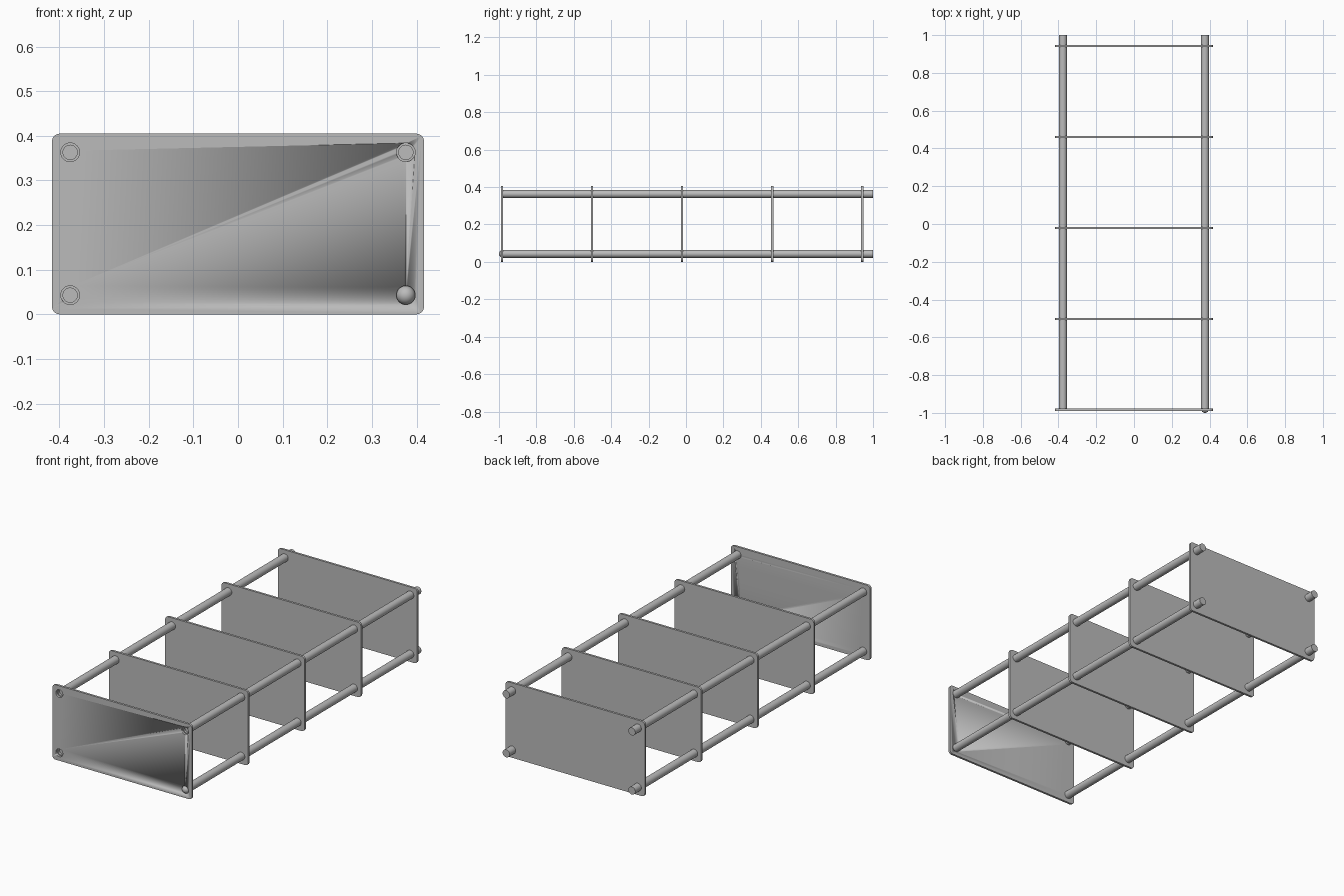
import bpy
import bmesh
from math import cos, sin, pi, radians
from mathutils import Matrix

cube = bpy.data.objects.get("Cube")
if cube:
    bpy.data.objects.remove(cube, do_unlink=True)

HALF_W, HEIGHT, THICK, CORNER = 0.417, 0.405, 0.012, 0.018
ROD_X, ROD_Z, ROD_R, BORE_R = 0.376, (0.043, 0.363), 0.021, 0.016
FRONT, SPACING = -0.984, 0.4815
PLATE_NAMES = ("front_plate", "second_plate", "middle_plate", "fourth_plate", "back_plate")

grey = bpy.data.materials.new("metal_grey")
grey.use_nodes = True
colour = (0.5, 0.5, 0.5, 1)
grey.diffuse_color = colour
grey.node_tree.nodes["Principled BSDF"].inputs["Base Color"].default_value = colour


def finish(name, bm, smooth=True):
    bmesh.ops.recalc_face_normals(bm, faces=bm.faces)
    mesh = bpy.data.meshes.new(name)
    bm.to_mesh(mesh)
    bm.free()
    mesh.materials.append(grey)
    obj = bpy.data.objects.new(name, mesh)
    bpy.context.collection.objects.link(obj)
    if smooth:
        bpy.ops.object.select_all(action="DESELECT")
        obj.select_set(True)
        bpy.context.view_layer.objects.active = obj
        bpy.ops.object.shade_smooth_by_angle(angle=radians(35))
    return obj


def lathe(name, profile, x, z, sides=32):
    """Spin (radius, y) points about a lengthwise axis."""
    bm = bmesh.new()
    verts = [bm.verts.new((x + r, y, z)) for r, y in profile]
    edges = [bm.edges.new(pair) for pair in zip(verts, verts[1:])]
    bmesh.ops.spin(bm, geom=verts + edges, cent=(x, 0, z), axis=(0, 1, 0),
                   angle=2 * pi, steps=sides)
    bmesh.ops.remove_doubles(bm, verts=bm.verts, dist=0.0001)
    return finish(name, bm)


def plate(name, y):
    """Upright sheet with rounded corners."""
    bm = bmesh.new()
    outline = []
    corners = ((1, 1), (-1, 1), (-1, 0), (1, 0))
    for i, (sx, top) in enumerate(corners):
        cx = sx * (HALF_W - CORNER)
        cz = HEIGHT - CORNER if top else CORNER
        for k in range(7):
            a = (i + k / 6) * pi / 2
            outline.append(bm.verts.new((cx + CORNER * cos(a), y - THICK / 2, cz + CORNER * sin(a))))
    face = bm.faces.new(outline)
    extruded = bmesh.ops.extrude_face_region(bm, geom=[face])["geom"]
    bmesh.ops.translate(bm, vec=(0, THICK, 0),
                        verts=[g for g in extruded if isinstance(g, bmesh.types.BMVert)])
    return finish(name, bm)


# Plates along the length
plates = [plate(name, FRONT + i * SPACING) for i, name in enumerate(PLATE_NAMES)]

# Rods with a shallow bore behind the front plate
start = FRONT + THICK / 2
floor = start + 0.012
for sx, side in ((-1, "right"), (1, "left")):
    for z, level in zip(ROD_Z, ("lower", "upper")):
        profile = [(0, floor), (BORE_R, floor), (BORE_R, start),
                   (ROD_R, start), (ROD_R, 1), (0, 1)]
        lathe(f"{side}_{level}_rod", profile, sx * ROD_X, z)

        # Round opening in the front plate
        cutter = lathe("hole_cutter", [(0, FRONT - 0.05), (ROD_R, FRONT - 0.05),
                                       (ROD_R, start + 0.004), (0, start + 0.004)],
                       sx * ROD_X, z)
        cutter.hide_render = True
        cutter.hide_set(True)
        cut = plates[0].modifiers.new("hole", "BOOLEAN")
        cut.operation = "DIFFERENCE"
        cut.solver = "EXACT"
        cut.object = cutter

# Apply the openings, then discard the cutters
bpy.context.view_layer.update()
plates[0].select_set(True)
bpy.context.view_layer.objects.active = plates[0]
for mod in list(plates[0].modifiers):
    if mod.type == "BOOLEAN":
        helper = mod.object
        bpy.ops.object.modifier_apply(modifier=mod.name)
        bpy.data.objects.remove(helper, do_unlink=True)

# Ball seated in the lower left opening
ball = bmesh.new()
bmesh.ops.create_uvsphere(ball, u_segments=32, v_segments=16, radius=ROD_R,
                          matrix=Matrix.Translation((ROD_X, -1 + ROD_R, ROD_Z[0])))
finish("ball", ball)
